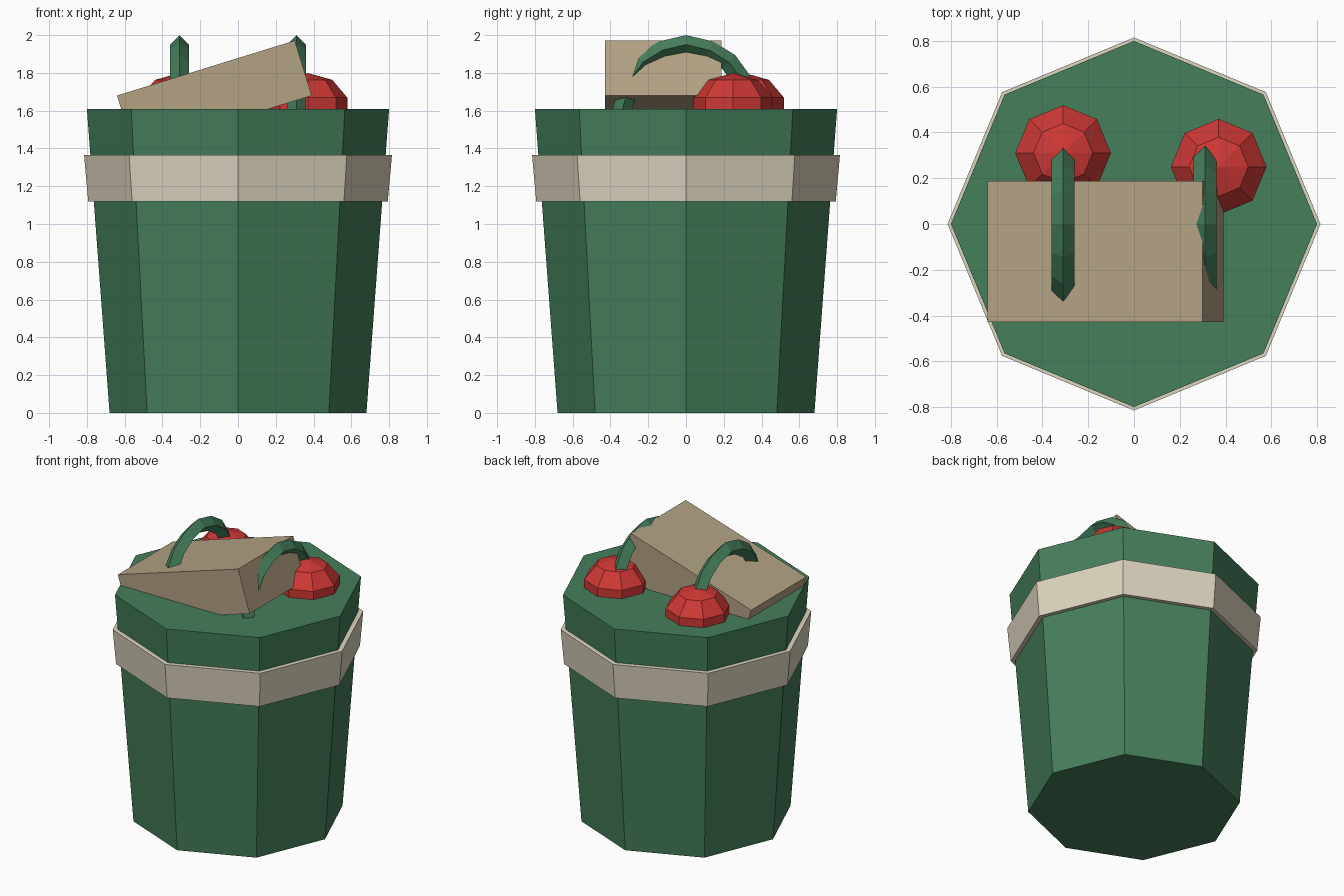
import bpy, bmesh, math
from mathutils import Vector

if "Cube" in bpy.data.objects:
    bpy.data.objects.remove(bpy.data.objects["Cube"])


def material(name, rgb):
    m = bpy.data.materials.new(name)
    m.diffuse_color = (*rgb, 1)
    m.use_nodes = True
    m.node_tree.nodes["Principled BSDF"].inputs["Base Color"].default_value = m.diffuse_color
    return m


GREEN = material("green", (0.06, 0.21, 0.105))
CREAM = material("cream", (0.72, 0.66, 0.52))
CARD = material("cardboard", (0.45, 0.36, 0.23))
RED = material("red", (0.62, 0.04, 0.035))


def finish(name, mat):
    ob = bpy.context.object
    ob.name = ob.data.name = name
    ob.data.materials.append(mat)
    return ob


def frustum(name, r_low, r_high, z_low, z_high, mat):
    bpy.ops.mesh.primitive_cone_add(vertices=8, radius1=r_low, radius2=r_high,
                                    depth=z_high - z_low,
                                    location=(0, 0, (z_low + z_high) / 2))
    return finish(name, mat)


def handle(name, x, mat, r=0.05):
    # Arched diamond-section tube in the yz plane
    half = [(0.355, 1.52), (0.333, 1.62), (0.29, 1.77), (0.227, 1.857), (0.125, 1.92)]
    path = [Vector((x, -y, z)) for y, z in half] + [Vector((x, 0, 1.95))]
    path += [Vector((x, y, z)) for y, z in reversed(half)]
    bm = bmesh.new()
    side = Vector((1, 0, 0))
    rings = []
    for i, p in enumerate(path):
        t = (path[min(i + 1, len(path) - 1)] - path[max(i - 1, 0)]).normalized()
        out = side.cross(t)
        rings.append([bm.verts.new(p + r * d) for d in (side, out, -side, -out)])
    for a, b in zip(rings, rings[1:]):
        for k in range(4):
            bm.faces.new((a[k], a[(k + 1) % 4], b[(k + 1) % 4], b[k]))
    bm.faces.new(rings[0])
    bm.faces.new(rings[-1])
    bmesh.ops.recalc_face_normals(bm, faces=bm.faces)
    me = bpy.data.meshes.new(name)
    bm.to_mesh(me)
    bm.free()
    me.materials.append(mat)
    bpy.context.collection.objects.link(bpy.data.objects.new(name, me))


# Tapered octagonal bin and its band
frustum("bin_body", 0.68, 0.80, 0, 1.61, GREEN)
frustum("bin_band", 0.793, 0.815, 1.12, 1.365, CREAM)

# Tilted box sunk into the top
bpy.ops.mesh.primitive_cube_add(size=1, location=(-0.125, -0.12, 1.68),
                                rotation=(0, -0.3, 0))
finish("tilted_box", CARD).scale = (0.985, 0.615, 0.305)

# Half-sunk red balls
for name, x, y in (("left_ball", -0.31, 0.31), ("right_ball", 0.37, 0.25)):
    bpy.ops.mesh.primitive_uv_sphere_add(segments=8, ring_count=5, radius=0.22,
                                         location=(x, y, 1.61))
    finish(name, RED).scale = (1, 1, 0.86)

# Pair of arched handles
handle("left_handle", -0.31, GREEN)
handle("right_handle", 0.31, GREEN)
